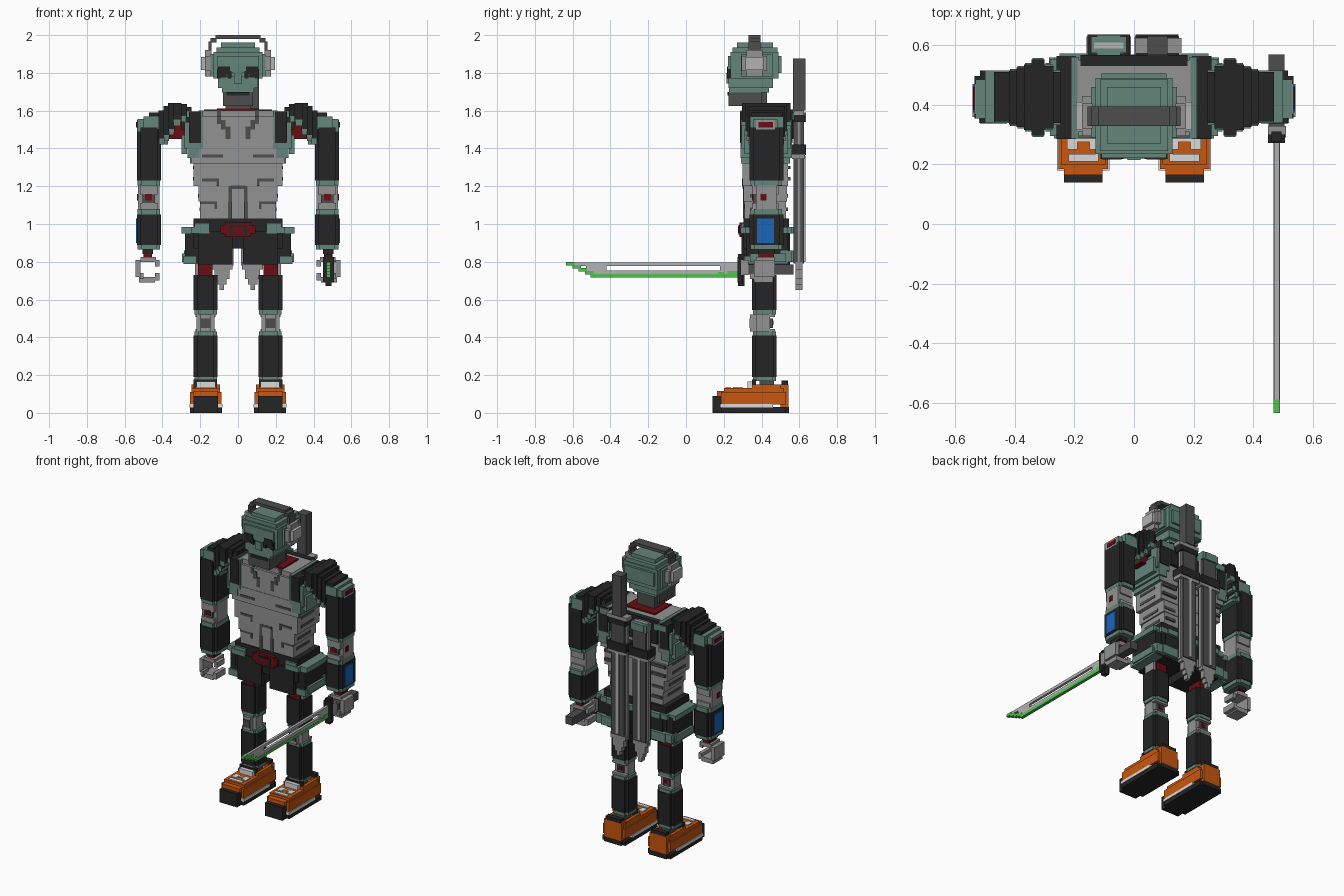
import bpy, bmesh, math
from mathutils import Vector, Matrix

if "Cube" in bpy.data.objects:
    bpy.data.objects.remove(bpy.data.objects["Cube"])

COLORS = {
    "black": (0.018, 0.018, 0.018), "green": (0.125, 0.235, 0.195),
    "grey": (0.29, 0.29, 0.29), "dark_grey": (0.075, 0.075, 0.075),
    "light_grey": (0.45, 0.45, 0.45), "white": (0.70, 0.70, 0.70),
    "red": (0.14, 0.004, 0.006), "orange": (0.58, 0.095, 0.005),
    "blue": (0.01, 0.13, 0.50), "lime": (0.08, 0.55, 0.08),
}
MATS = {}
for cname, rgb in COLORS.items():
    m = bpy.data.materials.new(cname)
    m.use_nodes = True
    m.diffuse_color = (*rgb, 1)
    m.node_tree.nodes["Principled BSDF"].inputs["Base Color"].default_value = (*rgb, 1)
    MATS[cname] = m


def part(name, boxes, mirror=False):
    """One object from boxes (colour, x0, x1, y0, y1, z0, z1)."""
    bm = bmesh.new()
    used = []
    for c, x0, x1, y0, y1, z0, z1 in boxes:
        if c not in used:
            used.append(c)
        mat = Matrix.Translation(((x0 + x1) / 2, (y0 + y1) / 2, (z0 + z1) / 2))
        mat = mat @ Matrix.Diagonal((x1 - x0, y1 - y0, z1 - z0, 1))
        made = bmesh.ops.create_cube(bm, size=1, matrix=mat)
        for f in {f for v in made["verts"] for f in v.link_faces}:
            f.material_index = used.index(c)
    me = bpy.data.meshes.new(name)
    bm.to_mesh(me)
    bm.free()
    for c in used:
        me.materials.append(MATS[c])
    ob = bpy.data.objects.new(name, me)
    bpy.context.collection.objects.link(ob)
    if mirror:
        ob.modifiers.new("Mirror", "MIRROR").use_clip = False
    return ob


def block(c, x, y0, y1, z0, z1):
    """Box centred on x = 0."""
    return (c, -x, x, y0, y1, z0, z1)


def bevelled(c, x0, x1, y0, y1, z0, z1, s=0.018):
    """Upright block with notched vertical corners."""
    return [(c, x0 + s, x1 - s, y0, y1, z0, z1), (c, x0, x1, y0 + s, y1 - s, z0, z1)]


# Shoes
part("shoes", [
    ("black", .105, .235, .14, .20, 0, .09), ("black", .085, .255, .185, .53, 0, .03),
    ("black", .105, .235, .50, .545, 0, .03),
    ("white", .082, .258, .18, .46, .028, .047),
    ("orange", .087, .253, .185, .53, .045, .11), ("orange", .105, .235, .165, .20, .09, .115),
    ("orange", .105, .235, .50, .543, .03, .15), ("orange", .095, .245, .20, .52, .11, .132),
    ("white", .12, .22, .21, .235, .13, .138), ("white", .115, .15, .25, .30, .13, .138),
    ("white", .19, .225, .25, .30, .13, .138), ("white", .13, .21, .275, .29, .13, .138),
    ("white", .12, .22, .325, .35, .13, .165), ("black", .11, .235, .35, .37, .13, .178),
    ("orange", .095, .115, .35, .50, .13, .15), ("orange", .225, .245, .35, .50, .13, .15),
    ("black", .115, .225, .505, .541, .15, .172),
    ("dark_grey", .14, .20, .39, .465, .12, .20)], True)

# Legs
legs = bevelled("black", .108, .235, .35, .48, .19, .41)
legs += bevelled("black", .108, .235, .35, .48, .545, .73)
for z0, z1 in ((.168, .19), (.41, .432), (.522, .545)):
    legs += bevelled("green", .112, .231, .354, .476, z0, z1)
part("legs", legs, True)
part("knees", [
    ("grey", .125, .22, .37, .445, .43, .525), ("grey", .145, .20, .34, .38, .43, .52),
    ("dark_grey", .148, .197, .335, .342, .45, .50),
    ("dark_grey", .15, .195, .40, .46, .45, .50),
    ("red", .16, .185, .455, .464, .465, .49),
    ("grey", .12, .225, .44, .47, .43, .445), ("grey", .12, .225, .44, .47, .508, .522)], True)
part("hip_joints", [
    ("red", .135, .212, .36, .47, .72, .80), ("grey", .212, .228, .375, .46, .71, .80)], True)

# Pelvis, green bands and belt buckle
part("pelvis", [
    block("black", .235, .305, .545, .87, 1.03),
    ("black", .03, .21, .295, .55, .785, .96), ("black", -.21, -.03, .295, .55, .785, .96),
    ("black", .18, .28, .32, .54, .79, .97), ("black", -.28, -.18, .32, .54, .79, .97)])
part("pelvis_bands", [
    ("green", .15, .25, .288, .56, .95, .985), ("green", .23, .298, .315, .54, .95, .985),
    ("green", .0, .20, .53, .57, .95, .985), ("green", .15, .23, .292, .32, .985, 1.005),
    ("green", .22, .288, .31, .54, .788, .83), ("green", .27, .296, .34, .53, .80, .845),
    ("green", .04, .24, .53, .57, .80, .86), ("green", .18, .285, .50, .56, .80, .86)], True)
part("belt_buckle", [
    block("red", .07, .284, .31, .932, 1.008), block("red", .093, .284, .31, .95, .992),
    block("black", .045, .278, .29, .945, .995), block("red", .028, .275, .29, .953, .987)])

# Torso
part("torso", [
    block("grey", .20, .31, .53, 1.03, 1.12), block("grey", .21, .305, .535, 1.12, 1.20),
    block("grey", .235, .30, .54, 1.20, 1.32), block("grey", .25, .292, .55, 1.32, 1.42),
    block("grey", .20, .295, .55, 1.42, 1.57), block("grey", .19, .31, .55, 1.57, 1.602)])

# Raised body lines: front lines, stomach arch and side ribs
lines = []
for x0, x1, z0, z1, y in (
        (.09, .11, 1.53, 1.57, .291), (.065, .09, 1.50, 1.55, .291), (.04, .065, 1.45, 1.515, .291),
        (.08, .19, 1.352, 1.368, .288), (.10, .19, 1.225, 1.24, .296), (.10, .115, 1.20, 1.235, .296),
        (.11, .20, 1.105, 1.12, .306), (.11, .125, 1.08, 1.11, .306),
        (.032, .05, 1.03, 1.20, .301), (0, .04, 1.185, 1.203, .299)):
    lines.append(("dark_grey", x0, x1, y, .32, z0, z1))
lines.append(("dark_grey", .09, .11, .305, .33, 1.55, 1.605))
for z, x in ((1.07, .203), (1.14, .213), (1.23, .238), (1.29, .238)):
    lines.append(("dark_grey", x - .02, x, .34, .48, z, z + .018))
    lines.append(("dark_grey", .12, x - .01, .50, .554 if z > 1.2 else .54, z, z + .018))
part("body_lines", lines, True)

# Harness straps over the shoulders and the upper back
part("harness", [
    ("black", .195, .26, .285, .565, 1.43, 1.595),
    ("green", .185, .21, .288, .56, 1.40, 1.60), ("green", .205, .268, .288, .56, 1.35, 1.44),
    ("green", .25, .282, .295, .555, 1.40, 1.54), ("green", .27, .298, .31, .54, 1.37, 1.47),
    ("green", .22, .255, .30, .55, 1.32, 1.36),
    ("black", 0, .18, .53, .568, 1.45, 1.605), ("green", .16, .25, .54, .572, 1.55, 1.59)], True)
part("shoulder_joints", [
    ("red", .27, .42, .38, .47, 1.45, 1.54), ("black", .25, .30, .35, .50, 1.50, 1.60)], True)

# Stepped shoulder pads
pads = []
for x0, x1, y, z0, z1 in ((.245, .29, .085, 1.585, 1.62), (.27, .31, .105, 1.56, 1.635),
                          (.30, .345, .128, 1.54, 1.64), (.335, .37, .11, 1.49, 1.64),
                          (.36, .395, .10, 1.46, 1.625), (.385, .42, .09, 1.44, 1.60)):
    pads.append(("black", x0, x1, .425 - y, .425 + y, z0, z1))
    pads.append(("green", x0 + .004, x1 - .004, .42 - y, .43 + y, z0 - .02, z0 + .012))
part("shoulder_pads", pads, True)
part("shoulder_caps", [
    ("black", .40, .47, .345, .51, 1.50, 1.59), ("green", .41, .50, .34, .515, 1.50, 1.57),
    ("green", .47, .533, .355, .485, 1.49, 1.555), ("green", .37, .42, .345, .505, 1.42, 1.50),
    ("grey", .53, .536, .37, .47, 1.50, 1.55), ("red", .53, .539, .385, .46, 1.512, 1.54)], True)

# Arms
arms = bevelled("black", .408, .535, .337, .515, 1.23, 1.51)
arms += bevelled("black", .408, .535, .337, .515, .89, 1.05)
for z0, z1 in ((1.205, 1.23), (1.05, 1.08), (.865, .89)):
    arms += bevelled("green", .412, .531, .342, .508, z0, z1)
arms += [("blue", .53, .541, .375, .465, .90, 1.03)]
part("arms", arms, True)
part("elbows", [
    ("grey", .415, .53, .37, .48, 1.08, 1.21), ("grey", .425, .52, .35, .49, 1.155, 1.21),
    ("grey", .425, .52, .35, .49, 1.075, 1.11),
    ("dark_grey", .44, .505, .355, .38, 1.10, 1.18), ("red", .455, .492, .349, .36, 1.125, 1.16),
    ("red", .526, .534, .395, .425, 1.125, 1.16)], True)

# Wrists and ring-shaped hands
part("wrists", [
    ("black", .45, .505, .38, .47, .84, .87), ("red", .455, .50, .385, .465, .82, .845)], True)
part("hands", [
    ("grey", .435, .515, .37, .47, .80, .825), ("grey", .515, .542, .36, .47, .72, .81),
    ("grey", .44, .525, .36, .46, .69, .72), ("grey", .415, .44, .36, .46, .70, .74),
    ("grey", .415, .44, .37, .45, .775, .81), ("grey", .50, .52, .34, .40, .71, .74)], True)

# Blade with long slot, lime cutting edge, guard and grip
sword = [
    ("light_grey", .471, .488, -.59, .275, .777, .797),
    ("light_grey", .471, .488, -.53, -.42, .735, .78),
    ("light_grey", .471, .488, .18, .275, .735, .78),
    ("light_grey", .471, .488, -.50, .275, .733, .755),
    ("lime", .469, .490, -.505, .275, .716, .735), ("lime", .469, .490, .22, .275, .73, .75),
    ("lime", .469, .490, .17, .20, .73, .745)]
for i in range(4):
    y = -.635 + i * .033
    sword.append(("lime", .469, .490, y, y + .045, .78 - i * .016, .798 - i * .016))
part("sword_blade", sword)
part("sword_guard", [
    ("black", .45, .508, .272, .30, .69, .825), ("black", .462, .496, .275, .31, .672, .842)])
part("sword_grip", [
    ("dark_grey", .452, .506, .30, .57, .733, .785), ("grey", .45, .51, .29, .33, .73, .81)])


# Back scabbards
def scabbard(name, x):
    tip = [(.055, .76, .80), (.04, .71, .76), (.025, .68, .71), (.012, .65, .68)]
    boxes = [("dark_grey", x - .05, x + .05, .57, .625, .79, 1.56),
             ("grey", x - .06, x + .06, .588, .61, .78, 1.55),
             ("light_grey", x - .012, x + .012, .575, .632, .80, 1.36),
             ("black", x - .072, x + .072, .55, .636, 1.365, 1.42),
             ("grey", x - .075, x + .075, .56, .63, 1.345, 1.367)]
    boxes += [("grey", x - w, x + w, .58, .618, z0, z1) for w, z0, z1 in tip]
    return part(name, boxes)


scabbard("left_scabbard", .077)
scabbard("right_scabbard", -.085)
part("right_scabbard_mouth", [
    ("green", -.145, -.025, .575, .63, 1.54, 1.59), ("green", -.125, -.045, .567, .635, 1.54, 1.59),
    ("light_grey", -.135, -.035, .59, .61, 1.585, 1.594)])
part("stowed_handle", [
    ("black", .015, .145, .565, .63, 1.54, 1.575), ("grey", .005, .16, .572, .625, 1.575, 1.60),
    ("dark_grey", .045, .112, .567, .632, 1.60, 1.875)])

# Neck and jaw
part("neck", [
    block("red", .11, .32, .49, 1.60, 1.612), block("dark_grey", .065, .32, .43, 1.60, 1.74),
    block("dark_grey", .08, .30, .40, 1.64, 1.70)])
part("jaw", [
    block("dark_grey", .08, .225, .33, 1.625, 1.70), block("black", .062, .22, .30, 1.68, 1.70)])

# Stepped head
part("head", [
    block("green", .085, .228, .44, 1.695, 1.73), block("green", .105, .225, .46, 1.72, 1.78),
    block("green", .13, .235, .49, 1.77, 1.91), block("green", .145, .29, .46, 1.78, 1.90),
    block("green", .11, .222, .505, 1.80, 1.89), block("green", .115, .245, .485, 1.90, 1.935),
    block("green", .09, .27, .46, 1.93, 1.96), block("green", .022, .215, .24, 1.745, 1.80)])
part("eyes", [
    ("black", .042, .105, .216, .24, 1.795, 1.835), ("black", .09, .112, .218, .24, 1.77, 1.82),
    ("black", .035, .055, .218, .24, 1.77, 1.81), ("black", .06, .09, .219, .24, 1.775, 1.80)], True)

# Headphones
part("headphones", [
    ("grey", .14, .175, .295, .43, 1.81, 1.89), ("grey", .14, .175, .32, .405, 1.78, 1.92),
    ("light_grey", .17, .195, .315, .41, 1.815, 1.885),
    ("dark_grey", .14, .156, .33, .395, 1.90, 1.965), ("dark_grey", .115, .145, .33, .395, 1.96, 1.985),
    ("dark_grey", 0, .12, .33, .395, 1.98, 2.0)], True)
